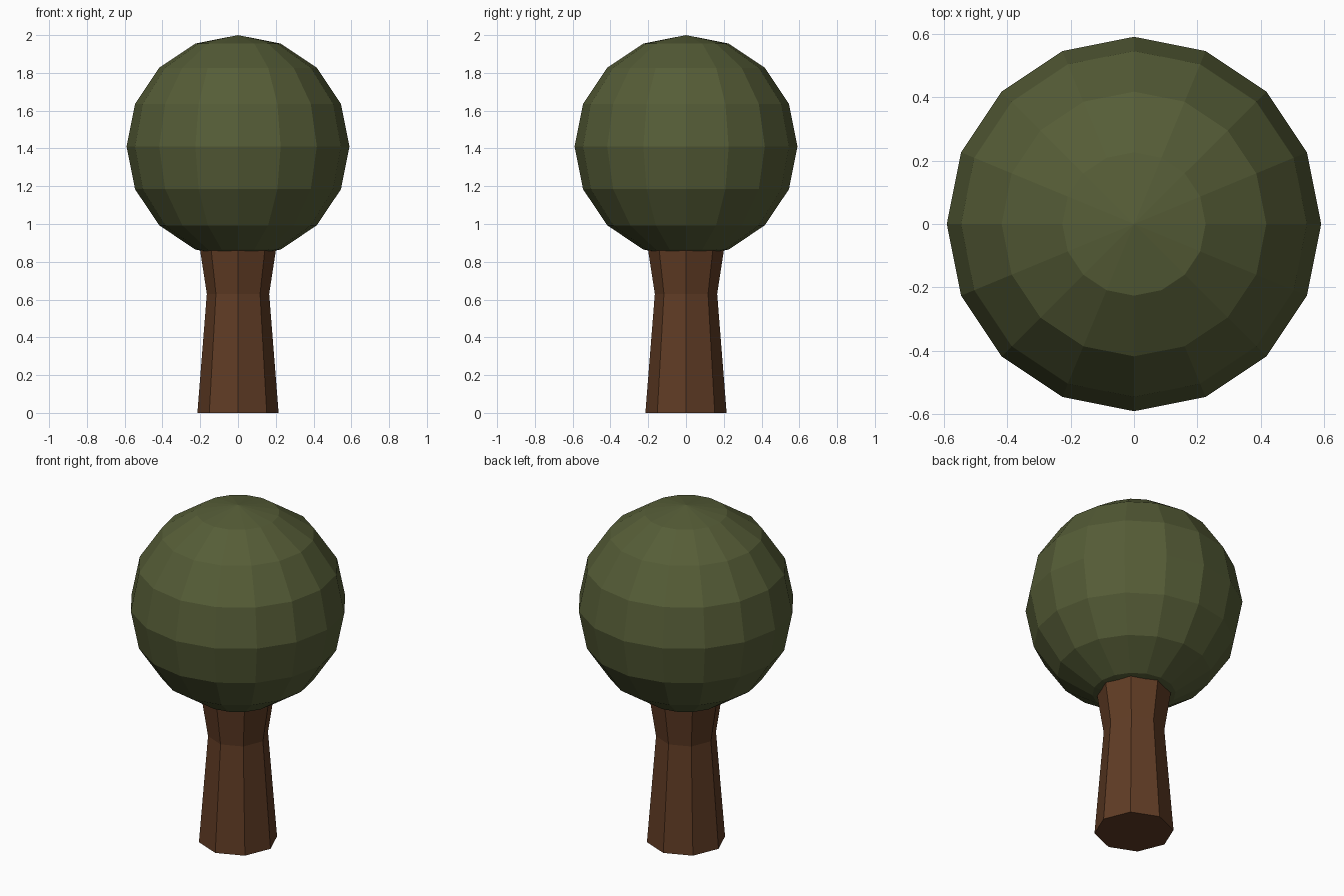
import bpy, bmesh, math

if "Cube" in bpy.data.objects:
    bpy.data.objects.remove(bpy.data.objects["Cube"])


def material(name, rgb):
    m = bpy.data.materials.new(name)
    m.diffuse_color = (*rgb, 1.0)
    m.use_nodes = True
    m.node_tree.nodes["Principled BSDF"].inputs["Base Color"].default_value = m.diffuse_color
    return m


def lathe(name, profile, sides, mat):
    """Revolve (radius, z) points around z; zero radius makes a pole, open ends are capped."""
    bm = bmesh.new()
    rings = []
    for r, z in profile:
        if r < 1e-6:
            rings.append([bm.verts.new((0, 0, z))] * sides)
        else:
            rings.append([bm.verts.new((r * math.cos(2 * math.pi * i / sides),
                                        r * math.sin(2 * math.pi * i / sides), z))
                          for i in range(sides)])
    for a, b in zip(rings, rings[1:]):
        for i in range(sides):
            j = (i + 1) % sides
            bm.faces.new(list(dict.fromkeys((a[i], a[j], b[j], b[i]))))
    if profile[0][0] > 0:
        bm.faces.new(rings[0][::-1])
    if profile[-1][0] > 0:
        bm.faces.new(rings[-1])
    bmesh.ops.recalc_face_normals(bm, faces=bm.faces)
    mesh = bpy.data.meshes.new(name)
    bm.to_mesh(mesh)
    bm.free()
    mesh.materials.append(mat)
    obj = bpy.data.objects.new(name, mesh)
    bpy.context.collection.objects.link(obj)
    return obj


bark = material("bark brown", (0.117, 0.045, 0.018))
leaf = material("leaf green", (0.092, 0.109, 0.038))

# Eight-sided trunk, narrow at the waist and flaring into the crown
lathe("trunk", [(0.215, 0), (0.165, 0.63), (0.205, 0.89)], 8, bark)

# Faceted round crown, 16 segments by 8 rings
R, CZ = 0.59, 1.41
crown = [(R * math.sin(math.pi * k / 8) if 0 < k < 8 else 0.0,
          CZ - R * math.cos(math.pi * k / 8)) for k in range(9)]
lathe("crown", crown, 16, leaf)
